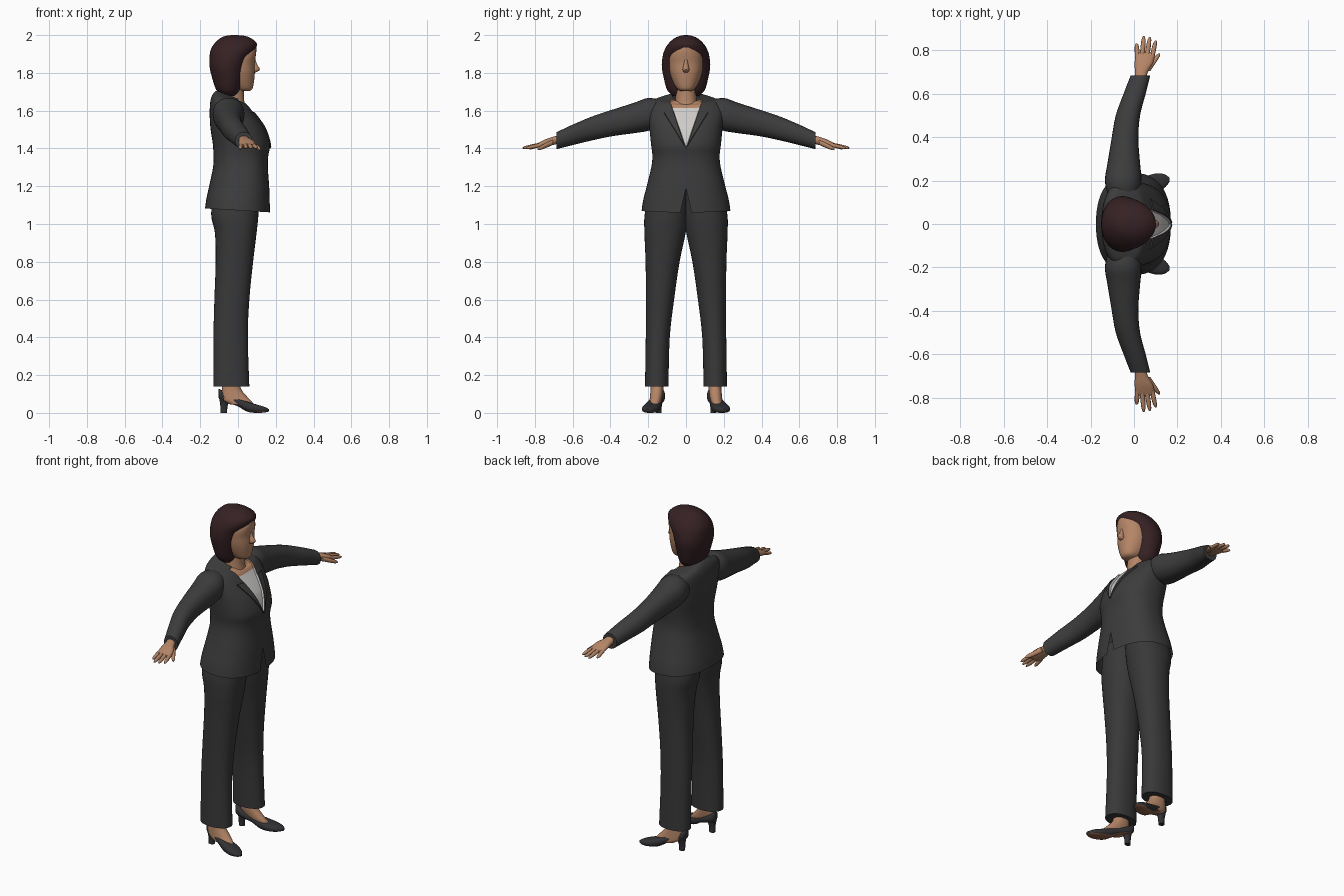
import bpy, bmesh, math
from mathutils import Vector

if "Cube" in bpy.data.objects:
    bpy.data.objects.remove(bpy.data.objects["Cube"])


def material(name, rgb):
    m = bpy.data.materials.new(name)
    m.diffuse_color = (*rgb, 1)
    m.use_nodes = True
    m.node_tree.nodes["Principled BSDF"].inputs["Base Color"].default_value = m.diffuse_color
    return m


JACKET = material("charcoal jacket", (0.045, 0.045, 0.046))
TROUSERS = material("dark trousers", (0.040, 0.040, 0.041))
HAIR = material("dark brown hair", (0.036, 0.015, 0.017))
SKIN = material("skin", (0.46, 0.235, 0.135))
SHIRT = material("white shirt", (0.62, 0.60, 0.58))
SHOE = material("black shoe", (0.032, 0.032, 0.036))
SOLE = material("brown sole", (0.25, 0.11, 0.06))


def smooth_rows(rows, sub):
    """Catmull-Rom interpolation of the key sections."""
    out = []
    for i in range(len(rows) - 1):
        p0, p1, p2, p3 = (rows[max(0, min(len(rows) - 1, i + k))] for k in (-1, 0, 1, 2))
        for j in range(sub):
            t = j / sub
            out.append([0.5 * (2 * b + (c - a) * t + (2 * a - 5 * b + 4 * c - d) * t * t
                        + (3 * b - a - 3 * c + d) * t ** 3) for a, b, c, d in zip(p0, p1, p2, p3)])
    return out + [list(rows[-1])]


def loft(rows, segs=32, sub=4, power=2.2, caps=True):
    """Skin a bmesh over sections (centre, half axis u, half axis v)."""
    bm = bmesh.new()
    rings = []
    for r in smooth_rows(rows, sub):
        c, u, v = Vector(r[:3]), Vector(r[3:6]), Vector(r[6:])
        ring = []
        for k in range(segs):
            a = 2 * math.pi * k / segs
            ca, sa = math.cos(a), math.sin(a)
            ring.append(bm.verts.new(c + u * math.copysign(abs(ca) ** (2 / power), ca)
                                     + v * math.copysign(abs(sa) ** (2 / power), sa)))
        rings.append(ring)
    for a, b in zip(rings, rings[1:]):
        for k in range(segs):
            n = (k + 1) % segs
            bm.faces.new((a[k], a[n], b[n], b[k]))
    if caps:
        bm.faces.new(rings[0])
        bm.faces.new(rings[-1])
    bmesh.ops.recalc_face_normals(bm, faces=bm.faces)
    return bm


def finish(name, bm, *mats, angle=45):
    me = bpy.data.meshes.new(name)
    bm.to_mesh(me)
    bm.free()
    ob = bpy.data.objects.new(name, me)
    bpy.context.collection.objects.link(ob)
    for m in mats:
        me.materials.append(m)
    bpy.ops.object.select_all(action='DESELECT')
    ob.select_set(True)
    bpy.context.view_layer.objects.active = ob
    bpy.ops.object.shade_smooth_by_angle(angle=math.radians(angle))
    return ob


def level(z, x0, x1, y0, y1, tilt=0):
    """Horizontal section between x0..x1 and y0..y1, optionally tilted."""
    rx = (x1 - x0) / 2
    return ((x0 + x1) / 2, (y0 + y1) / 2, z, rx, 0, rx * tilt, 0, (y1 - y0) / 2, 0)


def body(rows):
    return [level(r[0], r[1], r[2], -r[3], r[3], *r[4:]) for r in rows]


def across(s, x, y, z, rx, rz):
    """Upright section facing along the arm."""
    return (x, s * y, z, rx, 0, 0, 0, 0, rz)


def finger(name, s, p, q, r):
    rows = [across(s, *[a + (b - a) * t for a, b in zip(p, q)], r * w, r * w * 0.95)
            for t, w in ((0, 1), (0.5, 0.95), (0.85, 0.75), (1, 0.25))]
    finish(name, loft(rows, 10, 2, 2), SKIN)


# Jacket: lofted torso, then neckline, lapels and hem notch cut in
bm = loft(body([
    (1.072, -.175, .170, .235, -.06), (1.13, -.167, .168, .226, -.03), (1.20, -.153, .165, .208),
    (1.30, -.132, .158, .184), (1.36, -.130, .160, .178), (1.42, -.133, .169, .185),
    (1.50, -.145, .146, .193), (1.56, -.150, .118, .199, -.1), (1.62, -.148, .075, .200, -.15),
    (1.655, -.140, .050, .170, -.2), (1.670, -.125, .036, .105, -.35),
    (1.678, -.110, .030, .072, -.4)]), 56, 4, 2.35, caps=False)
V, LAPEL, HEM = 0.34, 0.62, 0.23
cuts = [((0, 0, 1.62), (0, 0, 1)), ((0, 0, 1.59), (0, 0, 1))]
for s in (-1, 1):
    cuts += [((0, 0, 1.40), (0, s, -V)), ((0, 0, 1.40), (0, s, -LAPEL)), ((0, 0, 1.19), (0, s, HEM))]
for co, no in cuts:
    bmesh.ops.bisect_plane(bm, geom=bm.verts[:] + bm.edges[:] + bm.faces[:], dist=1e-5,
                           plane_co=co, plane_no=no)
gap, lapels, opening = [], {-1: [], 1: []}, []
for f in bm.faces:
    c = f.calc_center_median()
    h, y = c.z - 1.40, abs(c.y)
    if c.x < 0:
        continue
    if y < HEM * (1.19 - c.z):
        gap.append(f)
    elif h > 0 and y < V * h:
        f.material_index = 1 if c.z < 1.62 else 2
        opening.append(f)
    elif 0 < h < 0.19 and y < LAPEL * h:
        lapels[1 if c.y > 0 else -1].append(f)
for s in (-1, 1):
    bmesh.ops.inset_region(bm, faces=lapels[s], thickness=.002, depth=.006, use_even_offset=True)
bmesh.ops.inset_region(bm, faces=opening, thickness=.002, depth=-.008, use_boundary=False)
bmesh.ops.delete(bm, geom=gap, context='FACES')
finish("jacket", bm, JACKET, SHIRT, SKIN, angle=35)

# Neck, head and nose
finish("neck", loft(body([(1.60, -.10, .045, .068), (1.66, -.092, .032, .056),
                          (1.78, -.085, .03, .052)])), SKIN)
finish("head", loft(body([
    (1.703, .005, .058, .025), (1.715, -.03, .076, .046), (1.75, -.08, .084, .068),
    (1.80, -.10, .089, .085), (1.85, -.10, .088, .091), (1.89, -.10, .094, .090),
    (1.92, -.10, .097, .076), (1.945, -.09, .093, .045), (1.96, -.08, .06, .03)]), 36, 4, 2.2), SKIN)
finish("nose", loft(body([(1.878, .07, .090, .008), (1.845, .07, .101, .012),
                          (1.818, .07, .116, .018), (1.803, .07, .095, .012)]), 14, 3, 2), SKIN)

# Bobbed hair
finish("hair", loft(body([
    (1.678, -.085, -.005, .070), (1.71, -.115, .014, .100), (1.77, -.136, .028, .117),
    (1.83, -.150, .040, .128), (1.88, -.151, .060, .125), (1.92, -.145, .089, .114),
    (1.955, -.125, .100, .093), (1.983, -.095, .070, .062), (1.996, -.065, .035, .032),
    (2.0, -.03, -.01, .008)]), 40, 4, 2.1), HAIR)

for s, side in ((1, "left"), (-1, "right")):
    # Sleeve
    finish(side + "_sleeve", loft([across(s, *r) for r in (
        (-.05, .13, 1.585, .070, .070), (-.05, .20, 1.58, .084, .087), (-.047, .28, 1.56, .075, .080),
        (-.042, .39, 1.535, .062, .070), (-.028, .50, 1.505, .056, .063),
        (.003, .60, 1.472, .051, .054), (.030, .685, 1.441, .045, .045))], 28), JACKET)

    # Hand
    finish(side + "_palm", loft([across(s, *r) for r in (
        (.028, .66, 1.452, .026, .022), (.034, .70, 1.441, .030, .022), (.045, .74, 1.430, .042, .020),
        (.050, .775, 1.419, .043, .014), (.052, .79, 1.415, .036, .009))], 20), SKIN)
    for i, (p, q) in enumerate((((.016, .77, 1.419), (.012, .832, 1.400)),
                                ((.038, .775, 1.420), (.045, .866, 1.402)),
                                ((.060, .775, 1.420), (.073, .862, 1.402)),
                                ((.082, .765, 1.419), (.100, .845, 1.402)))):
        finger(f"{side}_finger_{i + 1}", s, p, q, .0115)
    finger(side + "_thumb", s, (.060, .705, 1.432), (.116, .785, 1.396), .015)

    # Trouser leg
    finish(side + "_trouser_leg", loft([level(z, a, b, s * c, s * d) for z, a, b, c, d in (
        (.14, -.130, .060, .093, .217), (.40, -.130, .052, .086, .213), (.60, -.125, .060, .063, .212),
        (.80, -.118, .080, .034, .214), (.95, -.122, .098, .002, .220), (1.05, -.142, .108, -.012, .219),
        (1.18, -.130, .110, -.012, .195))], 36), TROUSERS)

    # Foot parts follow an axis turned outwards
    def foot(z, x0, x1, w):
        y = s * (.15 + .25 * ((x0 + x1) / 2 + .05))
        return level(z, x0, x1, y - w, y + w)

    finish(side + "_foot", loft([foot(*r) for r in (
        (.20, -.075, .005, .034), (.13, -.085, .015, .034), (.09, -.085, .045, .033),
        (.065, -.075, .068, .032), (.045, -.04, .085, .030))], 24), SKIN)
    finish(side + "_heel", loft([foot(*r) for r in (
        (0, -.092, -.058, .015), (.04, -.094, -.054, .016), (.085, -.100, -.035, .028))], 16), SHOE)

    # Shoe with a brown sole underneath
    bm = loft([(x, s * (.15 + .25 * (x + .05)), (b + t) / 2, 0, w, 0, 0, 0, (t - b) / 2)
               for x, b, t, w in ((-.104, .085, .128, .012), (-.092, .065, .124, .028),
                                  (-.055, .054, .100, .036), (0, .034, .078, .036),
                                  (.05, .006, .060, .043), (.10, 0, .044, .045),
                                  (.14, .002, .032, .032), (.163, .007, .020, .010))], 28, 4, 2.6)
    for f in bm.faces:
        f.material_index = int(f.normal.z < -0.75)
    finish(side + "_shoe", bm, SHOE, SOLE)
